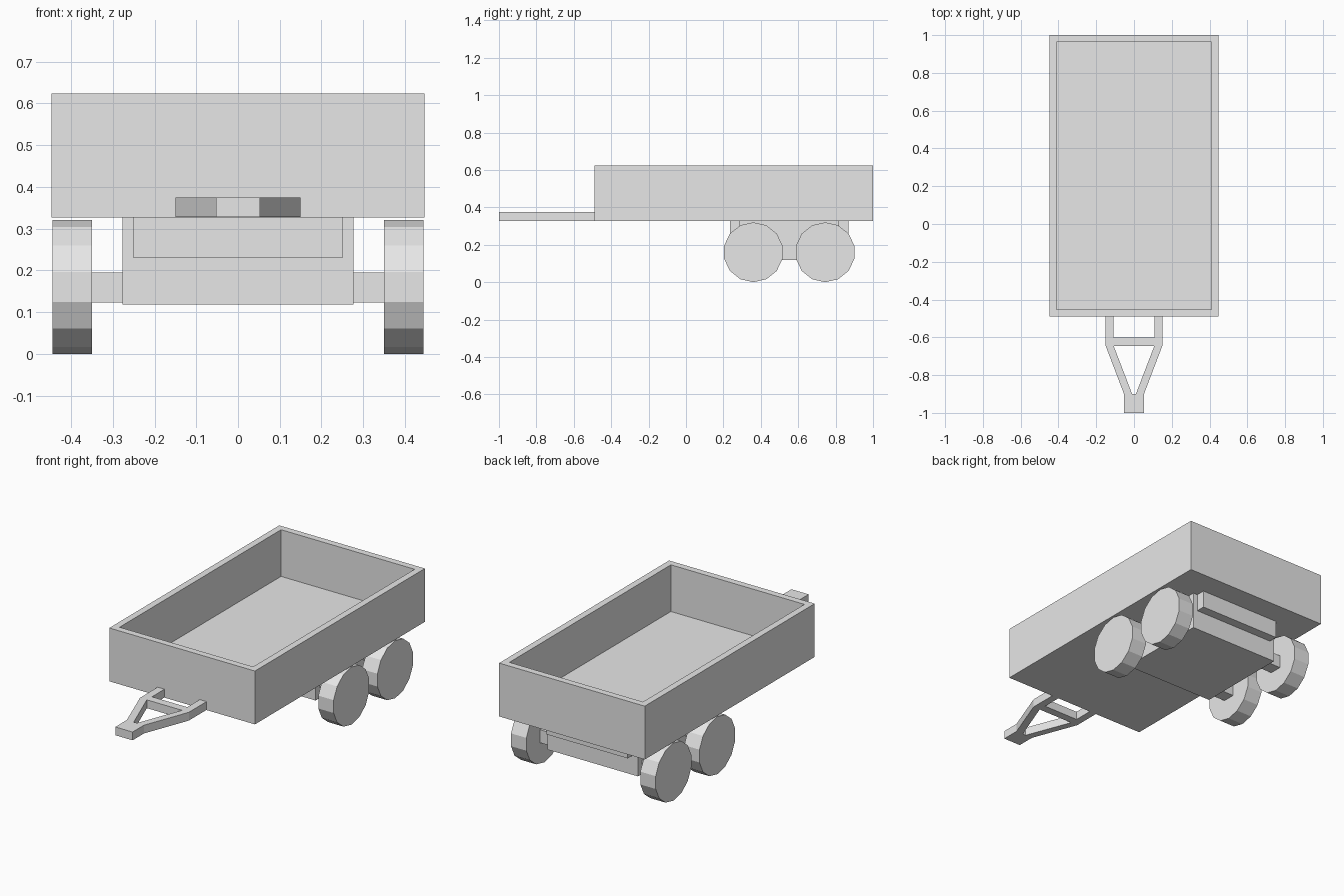
import bpy, bmesh
from math import pi
from mathutils import Matrix, Vector

old = bpy.data.objects.get("Cube")
if old:
    bpy.data.objects.remove(old, do_unlink=True)

grey = bpy.data.materials.new("light grey")
grey.use_nodes = True
GREY = (0.8, 0.8, 0.8, 1)
grey.diffuse_color = GREY
grey.node_tree.nodes["Principled BSDF"].inputs["Base Color"].default_value = GREY


def finish(name, bm):
    bmesh.ops.recalc_face_normals(bm, faces=bm.faces)
    mesh = bpy.data.meshes.new(name)
    bm.to_mesh(mesh)
    bm.free()
    mesh.materials.append(grey)
    obj = bpy.data.objects.new(name, mesh)
    bpy.context.collection.objects.link(obj)
    return obj


def add_box(bm, low, high):
    low, high = Vector(low), Vector(high)
    matrix = Matrix.Translation((low + high) / 2) @ Matrix.Diagonal((high - low).to_4d())
    bmesh.ops.create_cube(bm, size=1, matrix=matrix)


def box(name, low, high):
    bm = bmesh.new()
    add_box(bm, low, high)
    return finish(name, bm)


def add_prism(bm, outline, bottom, top):
    face = bm.faces.new([bm.verts.new((x, y, bottom)) for x, y in outline])
    result = bmesh.ops.extrude_face_region(bm, geom=[face], use_keep_orig=True)
    verts = [v for v in result["geom"] if isinstance(v, bmesh.types.BMVert)]
    bmesh.ops.translate(bm, verts=verts, vec=(0, 0, top - bottom))


# Open cargo bed: inset the top and sink it to form the walls and floor
WALL = 0.037
BED_BOTTOM, BED_TOP, BED_FRONT = 0.327, 0.623, -0.49
bm = bmesh.new()
add_box(bm, (-0.447, BED_FRONT, BED_BOTTOM), (0.447, 1, BED_TOP))
bm.faces.ensure_lookup_table()
lid = max(bm.faces, key=lambda f: f.calc_center_median().z)
bmesh.ops.inset_region(bm, faces=[lid], thickness=WALL, use_even_offset=True)
floor = bmesh.ops.extrude_discrete_faces(bm, faces=[lid])["faces"][0]
bmesh.ops.translate(bm, verts=floor.verts, vec=(0, 0, BED_BOTTOM + WALL - BED_TOP))
finish("cargo_bed", bm)

# Undercarriage block and the narrower beam through its upper half
box("undercarriage", (-0.277, 0.285, 0.118), (0.277, 0.817, BED_BOTTOM))
box("chassis_beam", (-0.25, 0.236, 0.23), (0.25, 0.868, BED_BOTTOM))

# Two axles with a faceted wheel at each end
RADIUS = 0.16
for place, y in (("front", 0.36), ("rear", 0.744)):
    box(place + "_axle", (-0.36, y - 0.036, 0.123), (0.36, y + 0.036, 0.195))
    for side, sign in (("left", 1), ("right", -1)):
        bm = bmesh.new()
        matrix = (Matrix.Translation((sign * 0.397, y, RADIUS))
                  @ Matrix.Rotation(pi / 2, 4, "Y"))
        bmesh.ops.create_cone(bm, cap_ends=True, segments=14, radius1=RADIUS,
                              radius2=RADIUS, depth=0.094, matrix=matrix)
        # Turn the wheel so that a corner sits at the very top
        if max(v.co.z for v in bm.verts) < 2 * RADIUS - 0.001:
            bmesh.ops.rotate(bm, verts=bm.verts, cent=(0, y, RADIUS),
                             matrix=Matrix.Rotation(pi / 2, 3, "X"))
        finish(f"{place}_{side}_wheel", bm)

# Drawbar: straight rails, crossbar, converging arms and hitch block
LOW, HIGH = BED_BOTTOM + 0.001, 0.374
KINK, TIP = -0.645, -0.9
bm = bmesh.new()
for s in (1, -1):
    add_prism(bm, [(s * 0.15, BED_FRONT), (s * 0.15, KINK), (s * 0.053, TIP),
                   (s * 0.01, TIP), (s * 0.108, KINK), (s * 0.108, BED_FRONT)], LOW, HIGH)
finish("drawbar_arms", bm)
box("drawbar_crossbar", (-0.108, KINK, LOW), (0.108, -0.6, HIGH))
box("hitch_block", (-0.053, -1, LOW), (0.053, TIP, HIGH))
